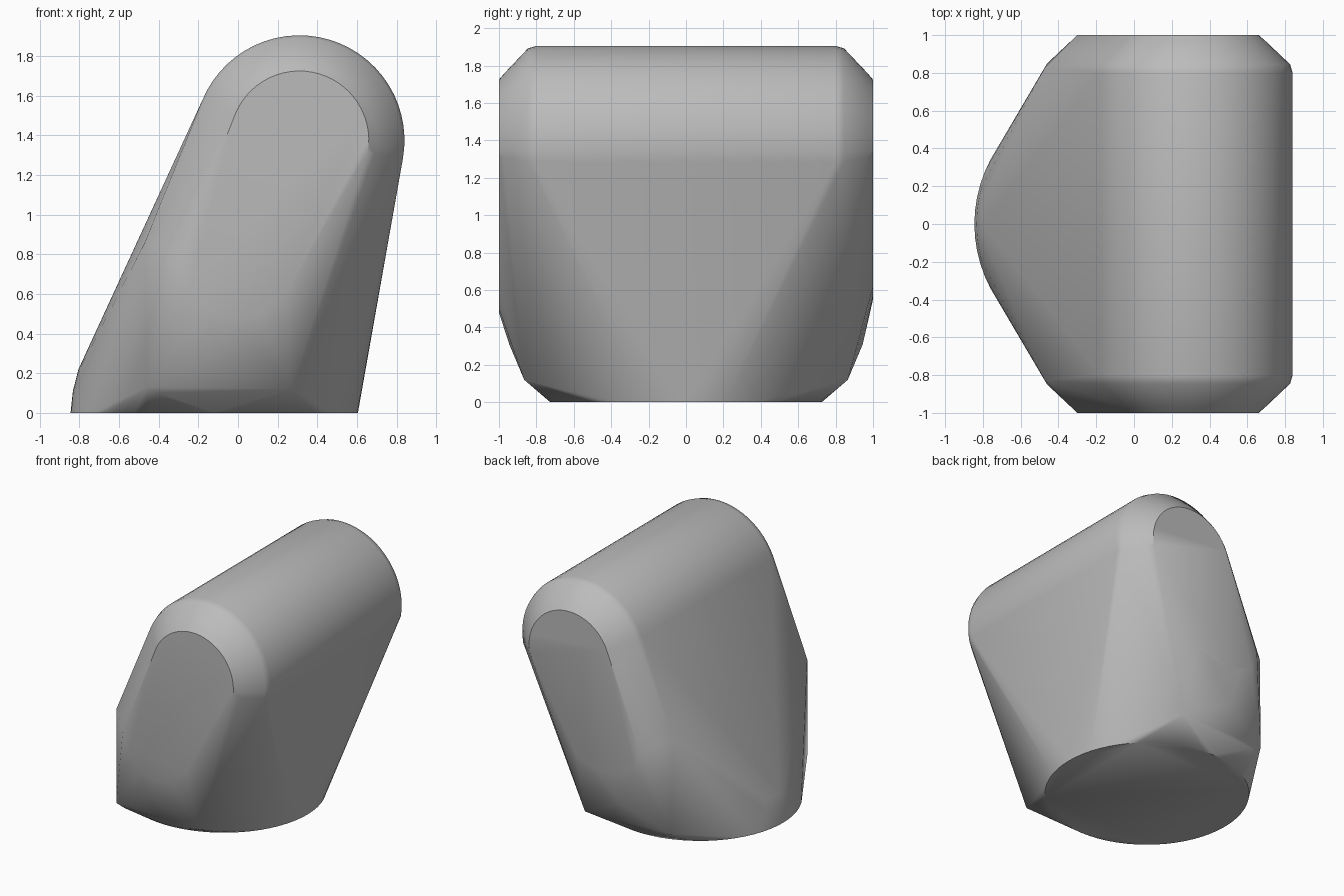
import bpy
import bmesh
from math import cos, sin, radians

cube = bpy.data.objects.get("Cube")
if cube:
    bpy.data.objects.remove(cube, do_unlink=True)


def arc(cx, cy, r, start, end, steps):
    """Points along a circular arc, angles in degrees."""
    angles = [radians(start + (end - start) * i / steps) for i in range(steps + 1)]
    return [(cx + r * cos(a), cy + r * sin(a)) for a in angles]


points = []

# Round flat foot
points += [(x, y, 0) for x, y in arc(-0.12, 0, 0.725, 0, 360, 64)[:-1]]

# Gentle bulge above the foot on the leaning side
for x, y in arc(-0.08, 0, 0.725, 164, 196, 8):
    points += [(x - 0.028, y, 0.11), (x, y, 0.22)]

for side in (-1, 1):
    # Rounded head: chamfered ends of a horizontal cylinder
    for radius, y in ((0.53, 0.80), (0.517, 0.845), (0.385, 0.97), (0.35, 1.0)):
        points += [(x, side * y, z) for x, z in arc(0.31, 1.375, radius, -10, 157, 28)]

    # Lower outline of the flat end
    low = 0.48 if side < 0 else 0.55
    outline = [(-0.3, 0.78), (-0.25, 0.64), (-0.15, low + 0.04),
               (-0.03, low), (0.12, low + 0.02), (0.25, 0.62)]
    points += [(x, side, z) for x, z in outline]

    # Lower corners and the foot of the side band
    points += [(-0.46, side * 0.85, 0.13), (-0.40, side * 0.835, 0.1),
               (0.20, side * 0.84, 0.1), (0.27, side * 0.865, 0.12),
               (0.28, side * 0.97, 0.59), (-0.47, side * 0.83, 0.86),
               (-0.10, side * 0.945, 0.31)]

# Skin the outline points into one solid
bm = bmesh.new()
for p in points:
    bm.verts.new(p)
hull = bmesh.ops.convex_hull(bm, input=bm.verts[:])
loose = {g for g in hull["geom_interior"] + hull["geom_unused"]
         if isinstance(g, bmesh.types.BMVert) and g.is_valid and not g.link_faces}
bmesh.ops.delete(bm, geom=list(loose), context="VERTS")
bmesh.ops.dissolve_limit(bm, angle_limit=radians(0.5), verts=bm.verts[:], edges=bm.edges[:])
bmesh.ops.recalc_face_normals(bm, faces=bm.faces[:])
mesh = bpy.data.meshes.new("leaning_body")
bm.to_mesh(mesh)
bm.free()

body = bpy.data.objects.new("leaning_body", mesh)
bpy.context.collection.objects.link(body)

# Plain grey surface
grey = bpy.data.materials.new("plain_grey")
grey.use_nodes = True
color = (0.5, 0.5, 0.5, 1)
grey.diffuse_color = color
grey.node_tree.nodes["Principled BSDF"].inputs["Base Color"].default_value = color
mesh.materials.append(grey)

# Smooth shading with crisp base edges
bpy.ops.object.select_all(action="DESELECT")
body.select_set(True)
bpy.context.view_layer.objects.active = body
bpy.ops.object.shade_smooth_by_angle(angle=radians(35))
